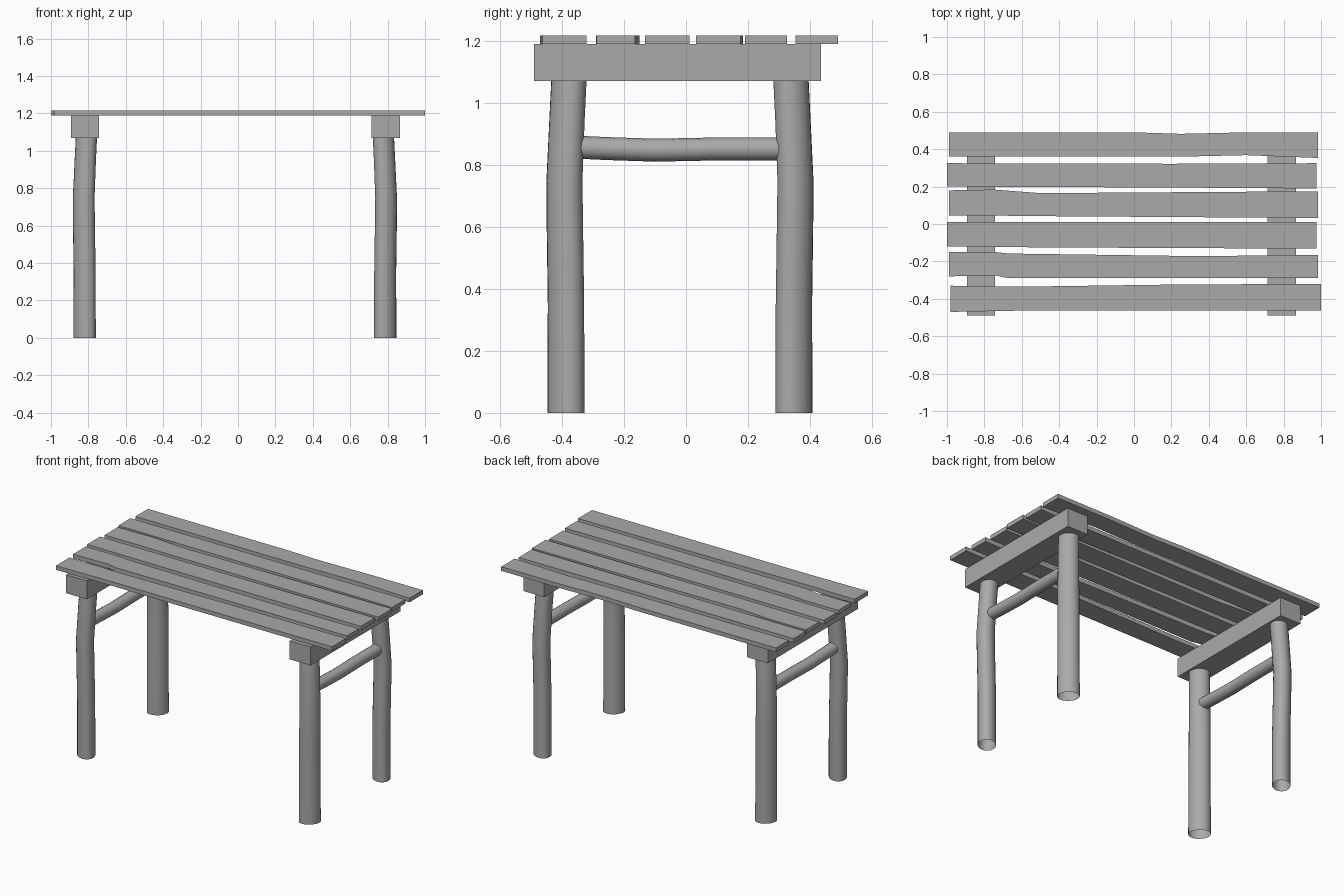
import bpy, bmesh, math
from mathutils import Vector, Matrix

cube = bpy.data.objects.get("Cube")
if cube:
    bpy.data.objects.remove(cube, do_unlink=True)

grey = bpy.data.materials.new("plain grey")
grey.use_nodes = True
GREY = (0.4, 0.4, 0.4, 1)
grey.diffuse_color = GREY
grey.node_tree.nodes["Principled BSDF"].inputs["Base Color"].default_value = GREY


def finish(name, bm, smooth=False):
    """Turn a bmesh into a named, coloured object."""
    mesh = bpy.data.meshes.new(name)
    bm.to_mesh(mesh)
    bm.free()
    mesh.materials.append(grey)
    obj = bpy.data.objects.new(name, mesh)
    bpy.context.collection.objects.link(obj)
    if smooth:
        bpy.ops.object.select_all(action='DESELECT')
        obj.select_set(True)
        bpy.context.view_layer.objects.active = obj
        bpy.ops.object.shade_smooth_by_angle(angle=math.radians(40))
    return obj


def loft(name, rings, smooth=False, caps=True):
    """Skin a list of point rings."""
    bm = bmesh.new()
    loops = [[bm.verts.new(p) for p in ring] for ring in rings]
    n = len(loops[0])
    for a, b in zip(loops, loops[1:]):
        for i in range(n):
            j = (i + 1) % n
            bm.faces.new((a[i], a[j], b[j], b[i]))
    if caps:
        bm.faces.new(loops[0][::-1])
        bm.faces.new(loops[-1])
    bmesh.ops.recalc_face_normals(bm, faces=bm.faces)
    return finish(name, bm, smooth)


def oval(centre, u, v, sides=20):
    """Ring of points around a centre, spanned by two radius vectors."""
    angles = [math.tau * i / sides for i in range(sides)]
    return [centre + u * math.cos(a) + v * math.sin(a) for a in angles]


# Log legs: oval, bowed outward in the middle, open at the foot
LEG = [(0, 0, 0.066), (0.35, 0, 0.064), (0.6, 0.005, 0.064),
       (0.75, 0.007, 0.063), (0.95, -0.005, 0.061), (1.08, -0.014, 0.061)]
LEG_X, LEG_Y = {-1: -0.82, 1: 0.787}, {-1: -0.387, 1: 0.348}
for sx, side in ((-1, "right"), (1, "left")):
    for sy, end in ((-1, "front"), (1, "back")):
        out = Vector((sx, sy, 0)).normalized()
        across = Vector((-sy, sx, 0)).normalized()
        foot = Vector((LEG_X[sx], LEG_Y[sy], 0))
        rings = [oval(foot + out * bow + Vector((0, 0, z)), out * 0.053, across * wide)
                 for z, bow, wide in LEG]
        loft(f"{end}_{side}_leg", rings, True, caps=False)

    # Square beam under the boards
    bm = bmesh.new()
    size = Matrix.Diagonal((0.15, 0.925, 0.12, 1))
    spot = Matrix.Translation((LEG_X[sx] + 0.003, -0.028, 1.13))
    bmesh.ops.create_cube(bm, size=1, matrix=spot @ size)
    finish(f"{side}_beam", bm)

    # Slightly crooked round stretcher between the legs
    path = [(-0.38, 0.858), (-0.25, 0.852), (-0.1, 0.847), (0.1, 0.851), (0.34, 0.851)]
    rings = [oval(Vector((LEG_X[sx], y, z)), Vector((0.037, 0, 0)), Vector((0, 0, 0.037)), 16)
             for y, z in path]
    loft(f"{side}_stretcher", rings, True)

# Rough boards: (x, near edge, far edge) stations along each one
BOARDS = [
    [(-0.98, -0.47, -0.33), (-0.6, -0.463, -0.335), (0.2, -0.463, -0.324), (1, -0.463, -0.32)],
    [(-0.99, -0.28, -0.15), (-0.74, -0.275, -0.15), (-0.67, -0.29, -0.158),
     (0.35, -0.288, -0.172), (0.985, -0.288, -0.165)],
    [(-1, -0.12, 0.012), (-0.5, -0.125, 0.012), (0.975, -0.132, 0.012)],
    [(-0.99, 0.045, 0.18), (-0.75, 0.045, 0.184), (-0.5, 0.042, 0.165), (0.985, 0.032, 0.175)],
    [(-1, 0.2, 0.325), (0.2, 0.195, 0.322), (0.975, 0.19, 0.325)],
    [(-0.99, 0.36, 0.49), (0, 0.36, 0.49), (0.25, 0.36, 0.482), (0.6, 0.368, 0.49),
     (0.985, 0.353, 0.49)],
]
LOW, HIGH = 1.19, 1.217
for number, stations in enumerate(BOARDS, 1):
    rings = [[(x, a, LOW), (x, b, LOW), (x, b, HIGH), (x, a, HIGH)] for x, a, b in stations]
    loft(f"top_board_{number}", rings)
